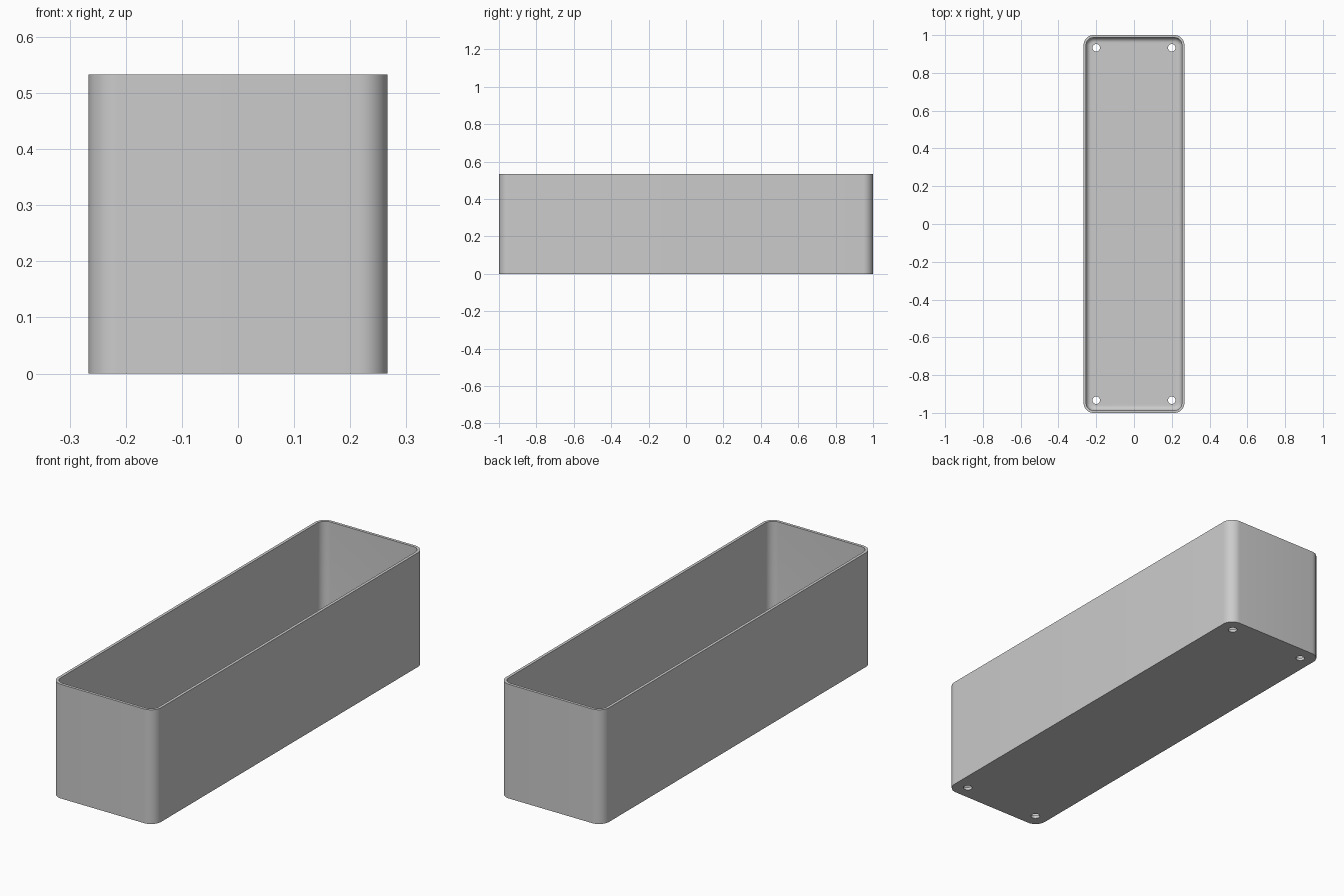
import bpy, bmesh, math

HALF_X, HALF_Y, HEIGHT = 0.2667, 1.0, 0.5333
CORNER, WALL, FILLET = 0.053, 0.0133, 0.026
HOLE_X, HOLE_Y, HOLE_R = 0.2, 0.933, 0.02
SEGS = 10

if "Cube" in bpy.data.objects:
    bpy.data.objects.remove(bpy.data.objects["Cube"], do_unlink=True)

grey = bpy.data.materials.new("light grey")
grey.use_nodes = True
colour = (0.6, 0.6, 0.6, 1)
grey.diffuse_color = colour
grey.node_tree.nodes["Principled BSDF"].inputs["Base Color"].default_value = colour


def ring(bm, inset, z):
    """Rounded rectangle of vertices, set in from the outer wall."""
    r = CORNER - inset
    verts = []
    for quarter, (sx, sy) in enumerate([(1, 1), (-1, 1), (-1, -1), (1, -1)]):
        for i in range(SEGS + 1):
            a = (quarter + i / SEGS) * math.pi / 2
            verts.append(bm.verts.new((sx * (HALF_X - CORNER) + r * math.cos(a),
                                       sy * (HALF_Y - CORNER) + r * math.sin(a), z)))
    return verts


# Outer wall, rim, inner wall and rounded floor edge, from the bottom up and over
profile = [(0, 0), (0, HEIGHT), (WALL, HEIGHT)]
for i in range(SEGS + 1):
    a = i / SEGS * math.pi / 2
    profile.append((WALL + FILLET * (1 - math.cos(a)),
                    WALL + FILLET * (1 - math.sin(a))))

bm = bmesh.new()
rings = [ring(bm, inset, z) for inset, z in profile]
for low, high in zip(rings, rings[1:]):
    n = len(low)
    for i in range(n):
        j = (i + 1) % n
        bm.faces.new((low[i], low[j], high[j], high[i]))
bm.faces.new(reversed(rings[0]))   # underside
bm.faces.new(rings[-1])            # floor
bmesh.ops.recalc_face_normals(bm, faces=bm.faces)
mesh = bpy.data.meshes.new("planter_box")
bm.to_mesh(mesh)
bm.free()
mesh.materials.append(grey)
box = bpy.data.objects.new("planter_box", mesh)
bpy.context.collection.objects.link(box)

# Four drain holes through the floor
for sx in (-1, 1):
    for sy in (-1, 1):
        bpy.ops.mesh.primitive_cylinder_add(vertices=32, radius=HOLE_R, depth=0.1,
                                            location=(sx * HOLE_X, sy * HOLE_Y, 0))
        cutter = bpy.context.object
        cutter.name = "drain_hole_cutter"
        cutter.hide_render = True
        cutter.data.materials.append(grey)
        cut = box.modifiers.new("drain_hole", 'BOOLEAN')
        cut.operation = 'DIFFERENCE'
        cut.solver = 'EXACT'
        cut.object = cutter
        bpy.context.view_layer.objects.active = box
        bpy.ops.object.modifier_apply(modifier=cut.name)
        bpy.data.objects.remove(cutter, do_unlink=True)

# Smooth corners, crisp rim and hole edges
bpy.ops.object.select_all(action='DESELECT')
box.select_set(True)
bpy.context.view_layer.objects.active = box
bpy.ops.object.shade_smooth_by_angle(angle=math.radians(35))
